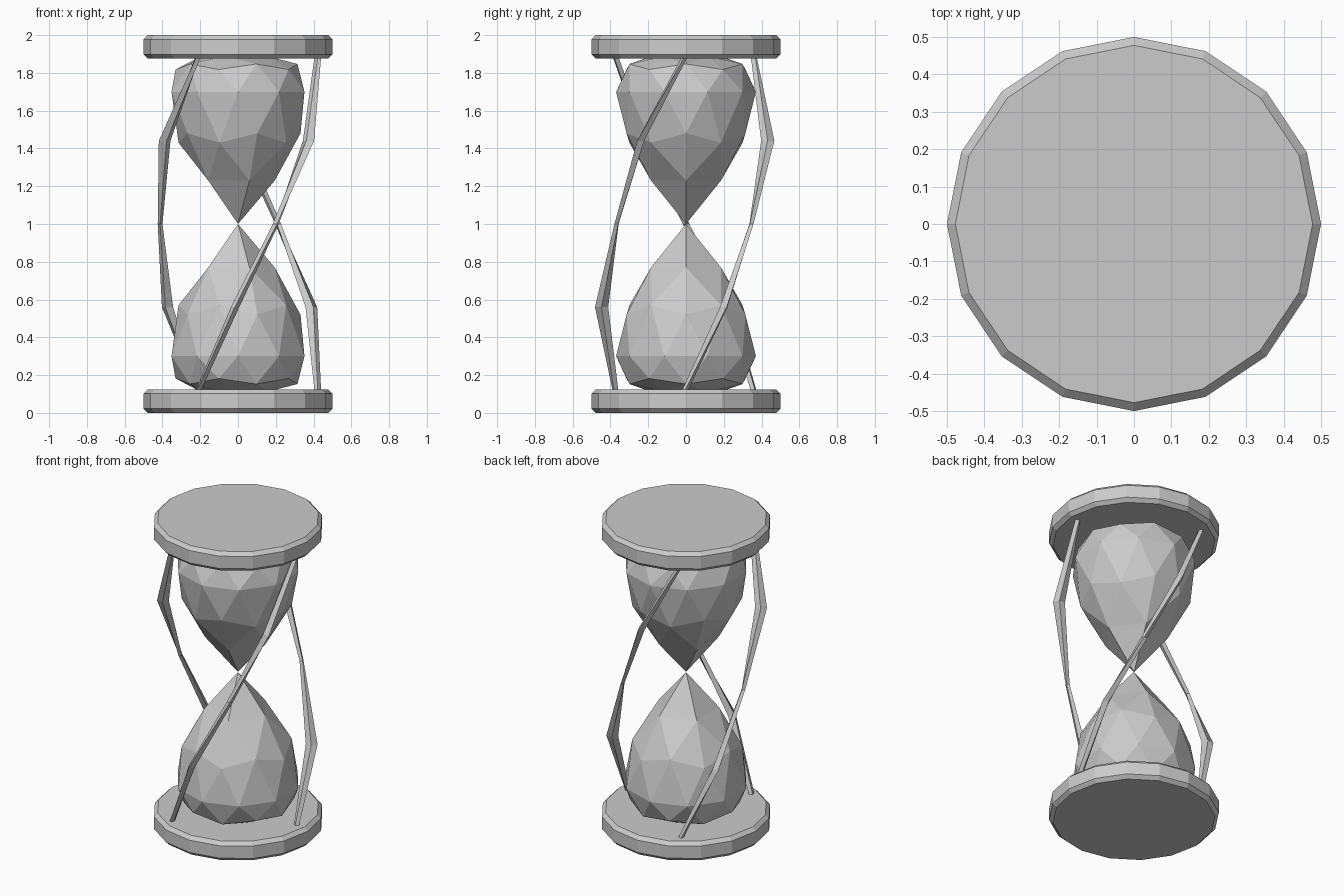
import bpy, bmesh
from math import cos, sin, radians

if "Cube" in bpy.data.objects:
    bpy.data.objects.remove(bpy.data.objects["Cube"])


def add_object(name, bm):
    bmesh.ops.recalc_face_normals(bm, faces=bm.faces)
    mesh = bpy.data.meshes.new(name)
    bm.to_mesh(mesh)
    bm.free()
    obj = bpy.data.objects.new(name, mesh)
    bpy.context.collection.objects.link(obj)
    return obj


# End plates: 16-sided discs with chamfered rims
def plate(name, z):
    bpy.ops.mesh.primitive_cylinder_add(vertices=16, radius=0.5, depth=0.124, location=(0, 0, z))
    obj = bpy.context.object
    obj.name = name
    bev = obj.modifiers.new("rim", 'BEVEL')
    bev.width = 0.022
    bev.segments = 1
    bev.limit_method = 'ANGLE'
    bev.angle_limit = radians(40)


plate("bottom_plate", 0.062)
plate("top_plate", 1.938)

# Bulbs: icospheres whose rings are stretched to a point and flattened at the base
RINGS = [(-1, 0.10), (-0.851, 0.112), (-0.526, 0.153), (-0.447, 0.182), (0, 0.30),
         (0.447, 0.52), (0.526, 0.57), (0.851, 0.77), (1, 1.0)]


def bulb(name, upper):
    bm = bmesh.new()
    bmesh.ops.create_icosphere(bm, subdivisions=2, radius=1)
    for v in bm.verts:
        z = min(RINGS, key=lambda r: abs(r[0] - v.co.z))[1]
        v.co = (v.co.x * 0.37, v.co.y * 0.37, 2 - z if upper else z)
    add_object(name, bm)


bulb("lower_bulb", False)
bulb("upper_bulb", True)

# Twisted posts: diamond sections (angle, z, inner radius, outer radius, half width)
SECTIONS = [(0, 0.115, 0.405, 0.44, 0.016), (28, 0.56, 0.405, 0.475, 0.022),
            (59, 1.0, 0.40, 0.425, 0.018), (88, 1.44, 0.405, 0.475, 0.022),
            (120, 1.885, 0.405, 0.44, 0.016)]


def post(name, start):
    bm = bmesh.new()
    loops = []
    for ang, z, inner, outer, w in SECTIONS:
        a = radians(start + ang)
        mid = (inner + outer) / 2
        loops.append([bm.verts.new((r * cos(a) - t * sin(a), r * sin(a) + t * cos(a), z))
                      for r, t in ((outer, 0), (mid, w), (inner, 0), (mid, -w))])
    for lo, hi in zip(loops, loops[1:]):
        for i in range(4):
            j = (i + 1) % 4
            bm.faces.new((lo[i], lo[j], hi[j], hi[i]))
    bm.faces.new(loops[0][::-1])
    bm.faces.new(loops[-1])
    add_object(name, bm).location.y = -0.007


for i in range(3):
    post(f"twisted_post_{i + 1}", 120 * i)
